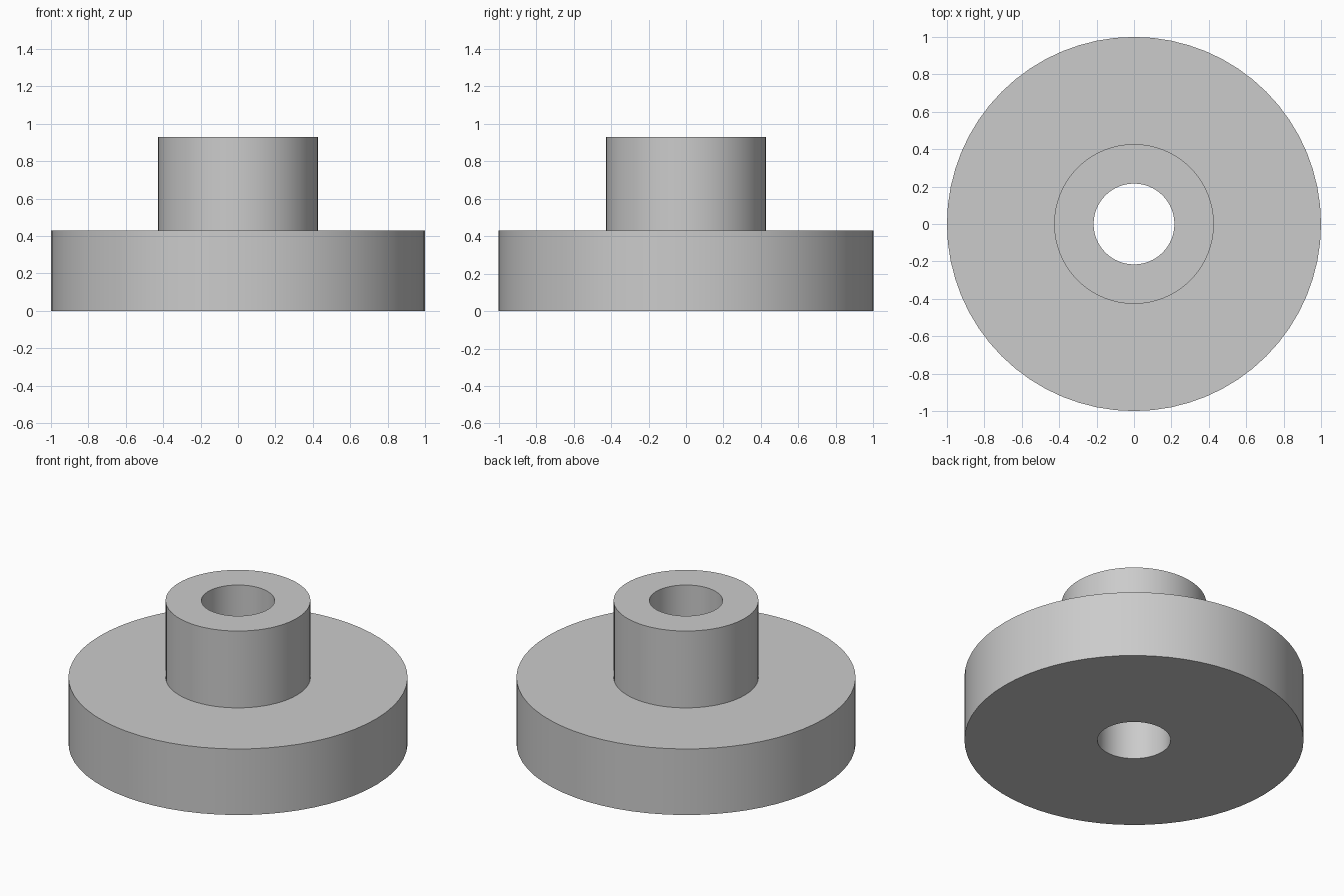
import bpy
import bmesh
import math

cube = bpy.data.objects.get("Cube")
if cube:
    bpy.data.objects.remove(cube, do_unlink=True)

SEGMENTS = 64
FLANGE_R, HUB_R, BORE_R = 1.0, 0.427, 0.216
FLANGE_H, TOTAL_H = 0.43, 0.93

# Plain grey finish
grey = bpy.data.materials.new("plain_grey")
grey.use_nodes = True
colour = (0.6, 0.6, 0.6, 1.0)
grey.diffuse_color = colour
grey.node_tree.nodes["Principled BSDF"].inputs["Base Color"].default_value = colour

# Flanged bushing: closed (radius, height) section, spun around z
section = [(BORE_R, 0), (FLANGE_R, 0), (FLANGE_R, FLANGE_H),
           (HUB_R, FLANGE_H), (HUB_R, TOTAL_H), (BORE_R, TOTAL_H)]
bm = bmesh.new()
verts = [bm.verts.new((r, 0, z)) for r, z in section]
edges = [bm.edges.new((v, verts[(i + 1) % len(verts)])) for i, v in enumerate(verts)]
bmesh.ops.spin(bm, geom=verts + edges, cent=(0, 0, 0), axis=(0, 0, 1),
               angle=math.tau, steps=SEGMENTS)
bmesh.ops.remove_doubles(bm, verts=bm.verts[:], dist=0.0001)
bmesh.ops.recalc_face_normals(bm, faces=bm.faces[:])

mesh = bpy.data.meshes.new("flanged_bushing")
bm.to_mesh(mesh)
bm.free()
mesh.materials.append(grey)
bushing = bpy.data.objects.new("flanged_bushing", mesh)
bpy.context.collection.objects.link(bushing)

# Smooth round walls, sharp rims
bpy.ops.object.select_all(action="DESELECT")
bushing.select_set(True)
bpy.context.view_layer.objects.active = bushing
bpy.ops.object.shade_smooth_by_angle(angle=math.radians(30))
